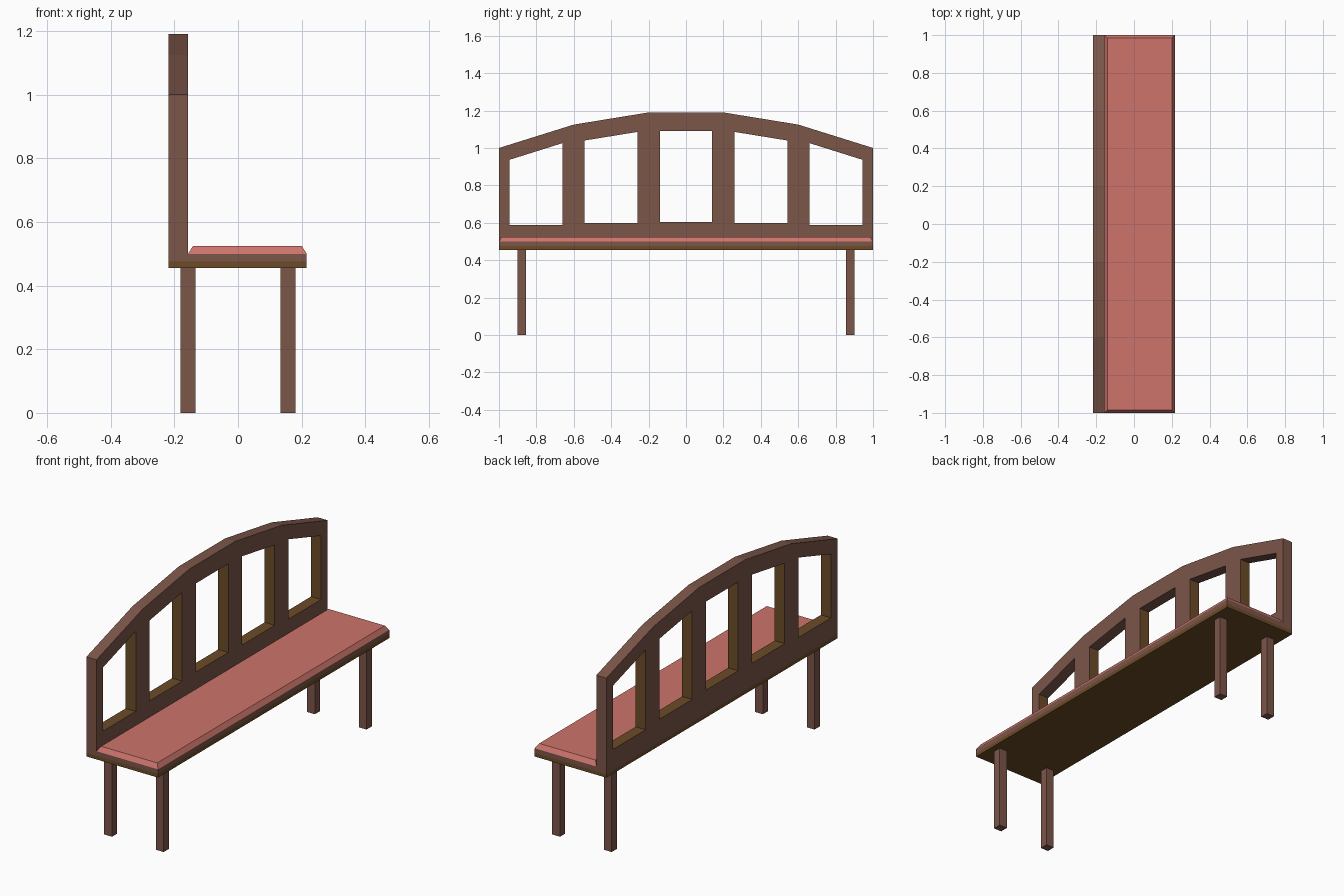
import bpy
import bmesh
from mathutils import Matrix

if "Cube" in bpy.data.objects:
    bpy.data.objects.remove(bpy.data.objects["Cube"], do_unlink=True)


def material(name, rgb):
    m = bpy.data.materials.new(name)
    m.use_nodes = True
    colour = (*rgb, 1)
    m.diffuse_color = colour
    bsdf = m.node_tree.nodes["Principled BSDF"]
    bsdf.inputs["Base Color"].default_value = colour
    bsdf.inputs["Roughness"].default_value = 0.8
    return m


brown = material("brown wood", (0.2, 0.092, 0.066))
golden = material("golden wood", (0.15, 0.07, 0.021))
red = material("red cushion", (0.61, 0.175, 0.148))


def box(name, x, y, z, mat, bevel=0.0):
    """Box spanning the given ranges; bevel pulls the top face inward."""
    bm = bmesh.new()
    bmesh.ops.create_cube(bm, size=1)
    for v in bm.verts:
        inset = bevel if v.co.z > 0 else 0
        v.co = [r[0] + inset * (axis < 2) if c < 0 else r[1] - inset * (axis < 2)
                for axis, (c, r) in enumerate(zip(v.co, (x, y, z)))]
    mesh = bpy.data.meshes.new(name)
    bm.to_mesh(mesh)
    bm.free()
    mesh.materials.append(mat)
    obj = bpy.data.objects.new(name, mesh)
    bpy.context.collection.objects.link(obj)
    return obj


BACK, INNER, FRONT = -0.218, -0.157, 0.216

# Seat: lower golden board, brown board, bevelled cushion
box("seat_base", (BACK, FRONT), (-1, 1), (0.455, 0.475), golden)
box("seat_board", (INNER, FRONT), (-1, 1), (0.475, 0.5), brown)
box("seat_cushion", (INNER, FRONT), (-1, 1), (0.5, 0.525), red, 0.016)

# Four square legs
for side, sx in (("back", -1), ("front", 1)):
    for end, sy in (("right", -1), ("left", 1)):
        box(f"{side}_{end}_leg", sorted((sx * 0.133, sx * 0.18)),
            sorted((sy * 0.855, sy * 0.9)), (0, 0.455), brown)

# Arched backrest outline in the y-z plane, followed by its five openings
half_arch = [(1, 1.0), (0.6, 1.125), (0.2, 1.19)]
outline = [(-1, 0.475), (1, 0.475)] + half_arch + [(-y, z) for y, z in half_arch[::-1]]
middle = [(-0.14, 0.605), (0.14, 0.605), (0.14, 1.09), (-0.14, 1.09)]
inner = [(0.258, 0.6), (0.542, 0.6), (0.542, 1.04), (0.258, 1.086)]
outer = [(0.66, 0.588), (0.943, 0.588), (0.943, 0.937), (0.66, 1.026)]
loops = [outline, middle]
for hole in (inner, outer):
    loops += [hole, [(-y, z) for y, z in hole]]

curve = bpy.data.curves.new("backrest_outline", "CURVE")
curve.dimensions = "2D"
curve.fill_mode = "BOTH"
curve.extrude = (INNER - BACK) / 2
for loop in loops:
    spline = curve.splines.new("POLY")
    spline.points.add(len(loop) - 1)
    for point, (y, z) in zip(spline.points, loop):
        point.co = (y, z, 0, 1)
    spline.use_cyclic_u = True
helper = bpy.data.objects.new("backrest_outline", curve)
bpy.context.collection.objects.link(helper)
bpy.context.view_layer.update()
mesh = bpy.data.meshes.new_from_object(
    helper.evaluated_get(bpy.context.evaluated_depsgraph_get()))
bpy.data.objects.remove(helper, do_unlink=True)

# Stand the flat outline upright along the rear of the seat
mesh.transform(Matrix(((0, 0, 1, (BACK + INNER) / 2), (1, 0, 0, 0),
                       (0, 1, 0, 0), (0, 0, 0, 1))))
bm = bmesh.new()
bm.from_mesh(mesh)
bmesh.ops.remove_doubles(bm, verts=bm.verts, dist=0.0001)
bmesh.ops.recalc_face_normals(bm, faces=bm.faces)

# Golden jambs and sills inside the openings
for f in bm.faces:
    f.smooth = False
    centre = f.calc_center_median()
    jamb = abs(f.normal.y) > 0.9 and abs(centre.y) < 0.99
    sill = f.normal.z > 0.9 and centre.z < 0.7
    f.material_index = 1 if jamb or sill else 0
mesh.materials.clear()
mesh.materials.append(brown)
mesh.materials.append(golden)
bm.to_mesh(mesh)
bm.free()
mesh.name = "backrest"
bpy.context.collection.objects.link(bpy.data.objects.new("backrest", mesh))
